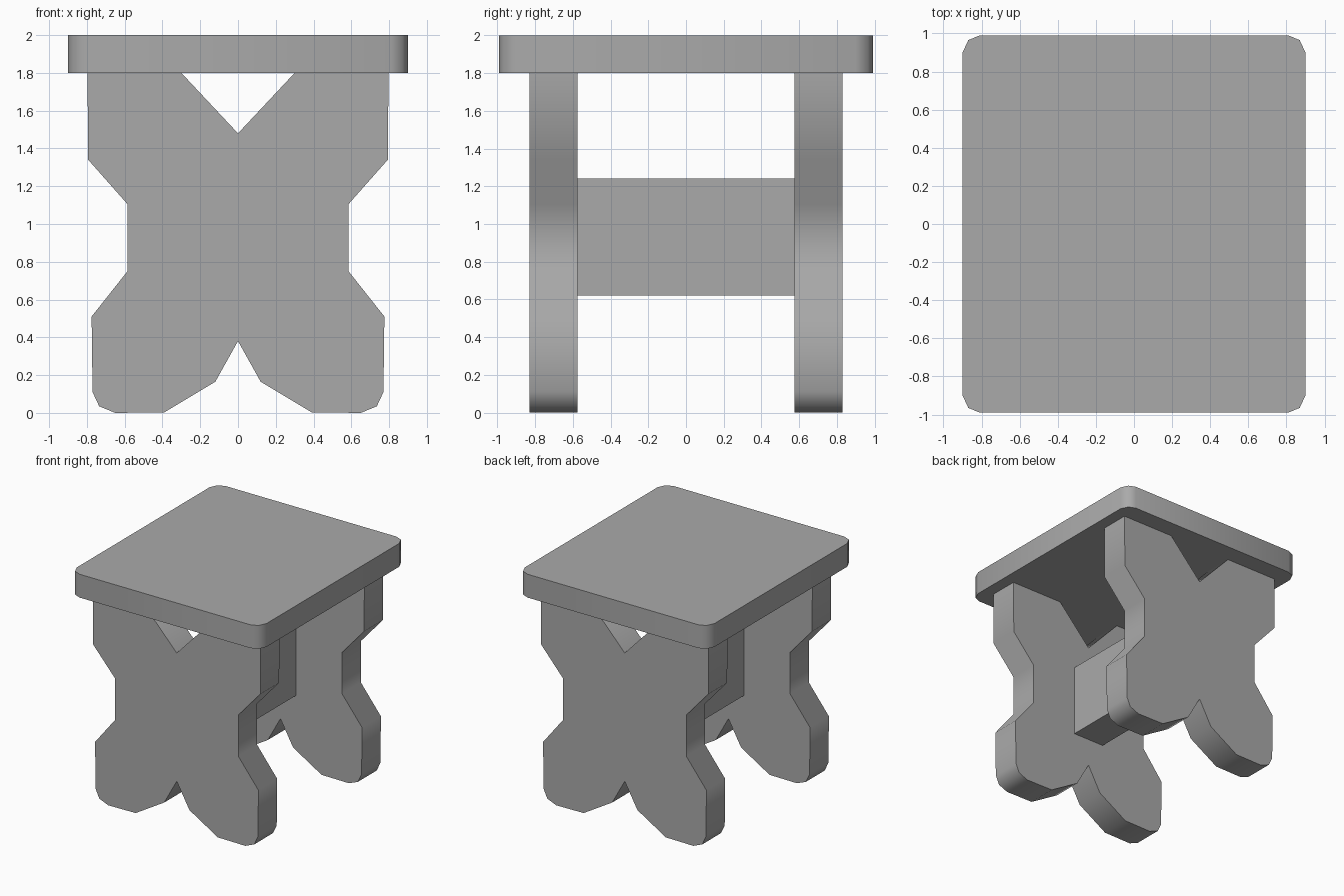
import bpy
import bmesh
import math
from mathutils import Matrix

cube = bpy.data.objects.get("Cube")
if cube:
    bpy.data.objects.remove(cube, do_unlink=True)

grey = bpy.data.materials.new("plain grey")
grey.use_nodes = True
grey.diffuse_color = (0.4, 0.4, 0.4, 1)
grey.node_tree.nodes["Principled BSDF"].inputs["Base Color"].default_value = grey.diffuse_color


def slab(name, outline, depth, matrix):
    """Extrude a flat outline along its local z, then place it."""
    bm = bmesh.new()
    face = bm.faces.new([bm.verts.new((x, y, 0)) for x, y in outline])
    new = bmesh.ops.extrude_face_region(bm, geom=[face])["geom"]
    verts = [v for v in new if isinstance(v, bmesh.types.BMVert)]
    bmesh.ops.translate(bm, verts=verts, vec=(0, 0, depth))
    bmesh.ops.transform(bm, matrix=matrix, verts=bm.verts)
    bmesh.ops.recalc_face_normals(bm, faces=bm.faces)
    mesh = bpy.data.meshes.new(name)
    bm.to_mesh(mesh)
    bm.free()
    mesh.materials.append(grey)
    obj = bpy.data.objects.new(name, mesh)
    bpy.context.collection.objects.link(obj)
    bpy.ops.object.select_all(action="DESELECT")
    obj.select_set(True)
    bpy.context.view_layer.objects.active = obj
    bpy.ops.object.shade_smooth_by_angle(angle=math.radians(60))
    return obj


# Table top with clipped round corners
corner = [(0.9, 0.9), (0.87, 0.965), (0.81, 0.99)]
half = corner + [(-x, y) for x, y in reversed(corner)]
top = half + [(-x, -y) for x, y in half]
slab("table_top", top, 0.2, Matrix.Translation((0, 0, 1.8)))

# X-shaped end panels: right half of the profile, from bottom notch to top notch
side = [(0, 0.38), (0.12, 0.165), (0.39, 0.003), (0.65, 0), (0.735, 0.035),
        (0.77, 0.11), (0.775, 0.51), (0.585, 0.75), (0.585, 1.105),
        (0.793, 1.34), (0.797, 1.8), (0.3, 1.8), (0, 1.48)]
panel = side + [(-x, z) for x, z in reversed(side[1:-1])]
upright = Matrix.Rotation(math.pi / 2, 4, "X")
for name, y in (("front_leg_panel", -0.575), ("back_leg_panel", 0.83)):
    slab(name, panel, 0.255, Matrix.Translation((0, y, 0)) @ upright)

# Beam joining the panels
beam = [(-0.15, 0.62), (0.15, 0.62), (0.15, 1.24), (-0.15, 1.24)]
slab("cross_beam", beam, 1.15, Matrix.Translation((0, 0.575, 0)) @ upright)
